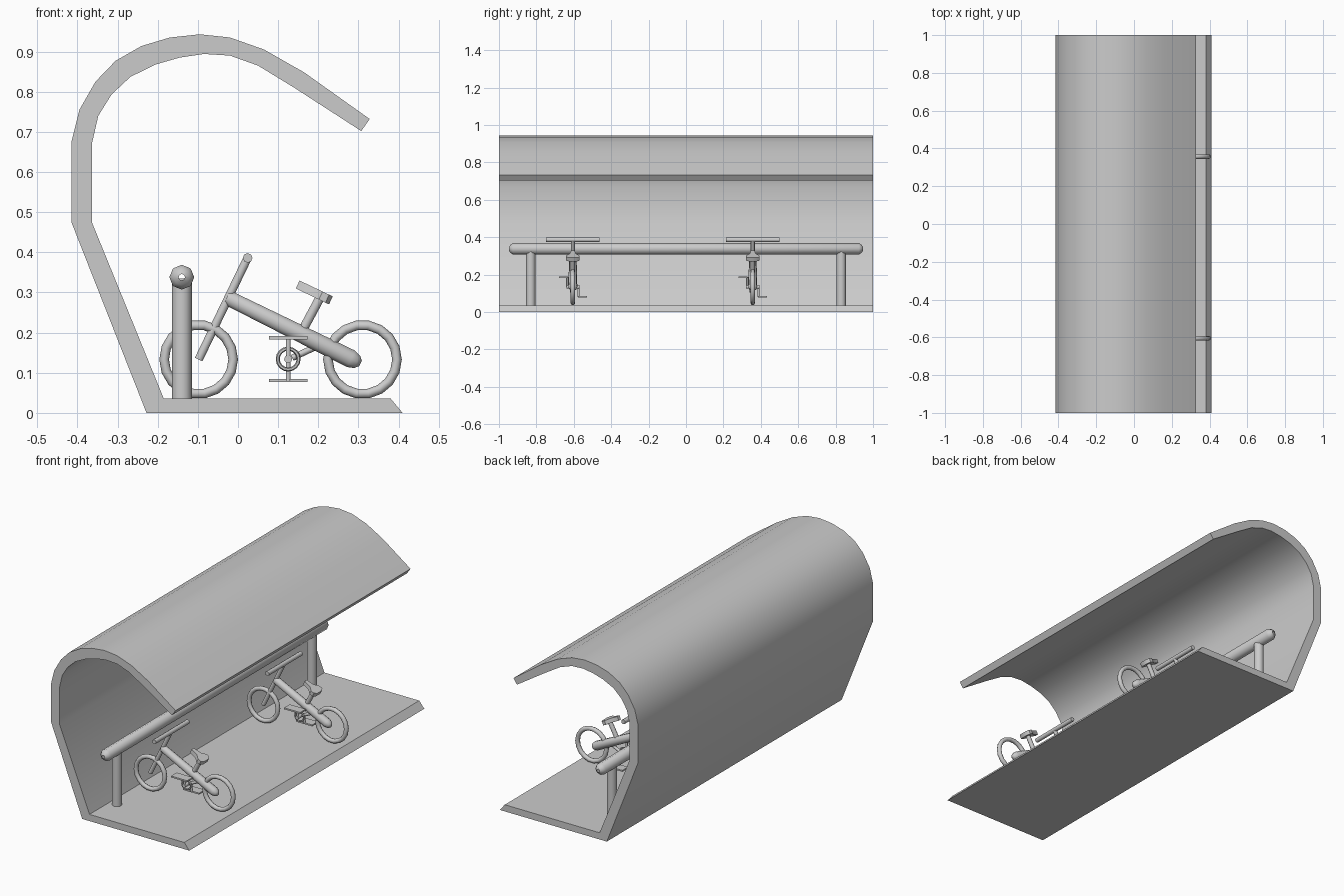
import bpy, bmesh
from math import radians, sin, cos, pi
from mathutils import Vector

if "Cube" in bpy.data.objects:
    bpy.data.objects.remove(bpy.data.objects["Cube"])


def finish(name, bm, angle=40):
    bmesh.ops.recalc_face_normals(bm, faces=bm.faces)
    me = bpy.data.meshes.new(name)
    bm.to_mesh(me)
    bm.free()
    ob = bpy.data.objects.new(name, me)
    bpy.context.collection.objects.link(ob)
    bpy.ops.object.select_all(action='DESELECT')
    ob.select_set(True)
    bpy.context.view_layer.objects.active = ob
    bpy.ops.object.shade_smooth_by_angle(angle=radians(angle))
    return ob


def lathe(name, a, b, rings, n=8, caps=True):
    """Rings of (fraction along a-b, radius)."""
    a, b = Vector(a), Vector(b)
    rot = (b - a).to_track_quat('Z', 'Y')
    bm = bmesh.new()
    loops = [[bm.verts.new(a.lerp(b, t) + rot @ Vector((r * cos(2 * pi * i / n), r * sin(2 * pi * i / n), 0)))
              for i in range(n)] for t, r in rings]
    for p, q in zip(loops, loops[1:]):
        for i in range(n):
            j = (i + 1) % n
            bm.faces.new((p[i], p[j], q[j], q[i]))
    if caps:
        bm.faces.new(loops[0])
        bm.faces.new(loops[-1])
    return finish(name, bm, 50)


def tube(name, a, b, r, n=10):
    return lathe(name, a, b, [(0, r), (1, r)], n)


def ring(name, center, major, minor, n=18, m=8):
    """Torus standing in the XZ plane."""
    bm = bmesh.new()
    c = Vector(center)
    v = [[bm.verts.new(c + Vector(((major + minor * cos(2 * pi * j / m)) * cos(2 * pi * i / n),
                                   minor * sin(2 * pi * j / m),
                                   (major + minor * cos(2 * pi * j / m)) * sin(2 * pi * i / n))))
          for j in range(m)] for i in range(n)]
    for i in range(n):
        for j in range(m):
            k, l = (i + 1) % n, (j + 1) % m
            bm.faces.new((v[i][j], v[k][j], v[k][l], v[i][l]))
    return finish(name, bm, 60)


def box(name, center, size):
    bm = bmesh.new()
    bmesh.ops.create_cube(bm, size=1)
    for v in bm.verts:
        v.co = Vector(center) + Vector(v.co[i] * size[i] for i in range(3))
    return finish(name, bm)


# Shelter shell: outer and inner profile, extruded along y
outer = [(.41, 0), (-.228, 0), (-.415, .475), (-.415, .675), (-.395, .755), (-.355, .825), (-.305, .877),
         (-.24, .914), (-.17, .935), (-.095, .943), (-.02, .935), (.065, .905), (.165, .848), (.328, .732)]
inner = [(.38, .036), (-.185, .036), (-.364, .475), (-.364, .67), (-.348, .74), (-.315, .793), (-.268, .837),
         (-.205, .868), (-.145, .885), (-.085, .894), (-.02, .890), (.05, .865), (.14, .81), (.307, .702)]
bm = bmesh.new()
grid = [[bm.verts.new((x, y, z)) for (x, z) in prof] for y in (-1, 1) for prof in (outer, inner)]
fo, fi, bo, bi = grid
for i in range(len(outer) - 1):
    for p, q in ((fo, bo), (fi, bi), (fo, fi), (bo, bi)):
        bm.faces.new((p[i], p[i + 1], q[i + 1], q[i]))
for i in (0, -1):
    bm.faces.new((fo[i], bo[i], bi[i], fi[i]))
finish("shelter_shell", bm)

# Parking rail with tapered open ends, and its posts
L = .947
ends = [(-L, .008), (-.94, .02), (-.925, .031)]
rings = ends + [(-y, r) for y, r in reversed(ends)]
lathe("rail", (-.14, -L, .338), (-.14, L, .338), [((y + L) / (2 * L), r) for y, r in rings], 8, False)
for s in (-1, 1):
    tube("rail_post", (-.14, s * .83, .03), (-.14, s * .83, .335), .025, 12)


def bicycle(y):
    for name, x in (("front_wheel", -.098), ("rear_wheel", .31)):
        ring(name, (x, y, .133), .086, .012)
    # frame, steering and seat post
    lathe("frame_tube", (-.028, y, .288), (.305, y, .123),
          [(0, .015), (.03, .02), (.93, .024), (.975, .018), (1, .008)], 10)
    tube("fork", (-.098, y, .133), (.022, y, .382), .011)
    tube("handlebar", (.024, y - .143, .386), (.024, y + .143, .386), .012, 8)
    tube("seat_post", (.155, y, .195), (.207, y, .292), .012)
    # saddle: narrow nose, wide back, sloping down to the rear
    bm = bmesh.new()
    plan = [(-.046, .009), (-.005, .016), (.018, .036), (.036, .036), (.046, .02)]
    outline = [(u, -w) for u, w in plan] + [(u, w) for u, w in reversed(plan)]
    rows = [[bm.verts.new((.190 + u * .9 + h * .43, y + w, .3 - u * .43 + h * .9)) for u, w in outline]
            for h in (-.011, .011)]
    bm.faces.new(rows[0])
    bm.faces.new(rows[1])
    for i in range(len(outline)):
        j = (i + 1) % len(outline)
        bm.faces.new((rows[0][i], rows[0][j], rows[1][j], rows[1][i]))
    finish("seat", bm)
    # crank set
    cx, cz = .125, .134
    ring("chainring", (cx, y - .012, cz), .026, .005, 16, 6)
    tube("crank_axle", (cx, y - .035, cz), (cx, y + .035, cz), .01)
    tube("crank_strut", (cx + .01, y, cz + .003), (.195, y, .165), .008, 8)
    for s in (-1, 1):
        tube("crank_arm", (cx, y + s * .03, cz), (cx, y + s * .03, cz - s * .053), .006, 8)
        box("pedal", (cx, y + s * .051, cz - s * .053), (.096, .048, .008))


for y in (-.605, .357):
    bicycle(y)
